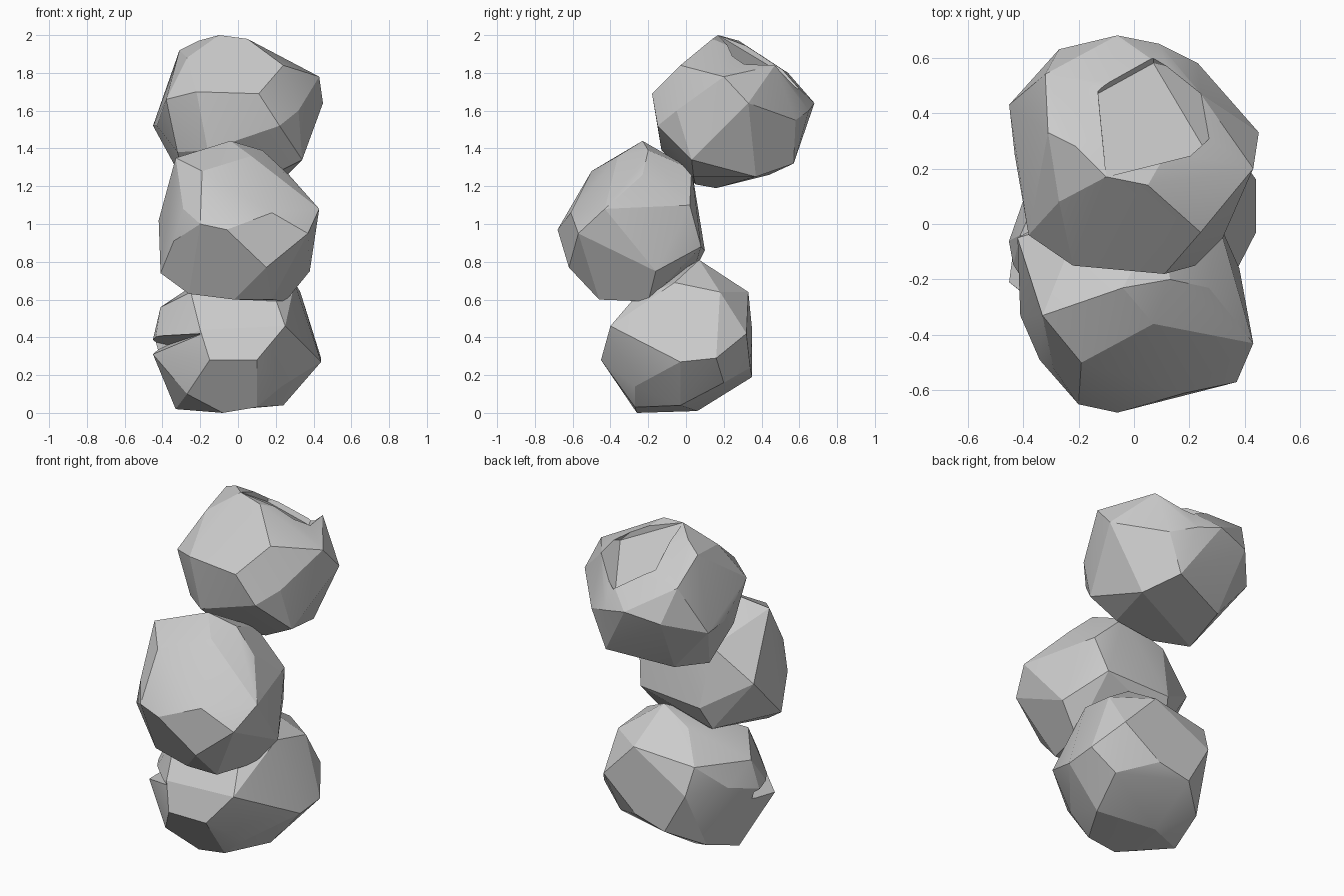
import bpy, bmesh, math

cube = bpy.data.objects.get("Cube")
if cube:
    bpy.data.objects.remove(cube, do_unlink=True)

stone = bpy.data.materials.new("stone_grey")
stone.use_nodes = True
GREY = (0.6, 0.6, 0.6, 1)
stone.diffuse_color = GREY
stone.node_tree.nodes["Principled BSDF"].inputs["Base Color"].default_value = GREY


def hull(name, corners):
    """Chiselled block: the convex hull around a few corners, near-flat facets merged."""
    bm = bmesh.new()
    for corner in corners:
        bm.verts.new(corner)
    result = bmesh.ops.convex_hull(bm, input=bm.verts)
    spare = [g for g in set(result["geom_interior"] + result["geom_unused"])
             if isinstance(g, bmesh.types.BMVert)]
    bmesh.ops.delete(bm, geom=spare, context='VERTS')
    bmesh.ops.dissolve_limit(bm, angle_limit=math.radians(7),
                             verts=bm.verts, edges=bm.edges)
    bmesh.ops.recalc_face_normals(bm, faces=bm.faces)
    mesh = bpy.data.meshes.new(name)
    bm.to_mesh(mesh)
    bm.free()
    mesh.materials.append(stone)
    obj = bpy.data.objects.new(name, mesh)
    bpy.context.collection.objects.link(obj)
    return obj


def smooth(obj):
    bpy.ops.object.select_all(action='DESELECT')
    obj.select_set(True)
    bpy.context.view_layer.objects.active = obj
    bpy.ops.object.shade_smooth_by_angle(angle=math.radians(17))


def notch(obj, name, corners):
    """Chip a wedge out of a boulder."""
    cutter = hull(name, corners)
    cutter.hide_render = True
    cutter.hide_viewport = True
    cut = obj.modifiers.new(name, 'BOOLEAN')
    cut.operation = 'DIFFERENCE'
    cut.solver = 'EXACT'
    cut.object = cutter


# Lower boulder: front, sides and crown, back, underside
lower_boulder = hull("lower_boulder", [
    (-.2, -.4, .44), (-.15, -.45, .28), (.1, -.45, .28), (.25, -.4, .46),
    (.2, -.28, .6), (-.25, -.24, .64), (-.41, -.04, .56), (-.45, -.06, .39),
    (-.45, -.21, .31), (-.38, .14, .45), (.44, -.03, .27), (.44, .16, .29),
    (.33, .32, .42), (.33, .18, .64), (.3, -.06, .69), (.1, .07, .81),
    (-.1, .12, .73), (-.2, -.02, .7), (.12, .33, .64), (-.26, .29, .6),
    (.3, .2, .16), (-.24, .35, .44), (-.1, .35, .19), (-.28, .2, .1),
    (-.1, .06, .01), (-.33, -.04, .02), (-.08, -.26, 0), (.24, -.03, .04),
    (.1, -.27, .03), (.23, -.27, .14), (-.27, -.31, .1), (.1, .34, .24)])
notch(lower_boulder, "side_notch_cutter", [
    (-.19, -.4, .42), (-.37, -.02, .36), (-.55, -.45, .25),
    (-.55, -.05, .27), (-.55, -.45, .4), (-.55, -.05, .4)])

# Middle boulder, leaning forward
middle_boulder = hull("middle_boulder", [
    (-.04, -.23, 1.44), (.13, -.2, 1.39), (.27, -.23, 1.26), (-.33, -.33, 1.35),
    (-.19, -.5, 1.28), (.07, -.36, 1.36), (-.29, -.52, 1.08), (-.2, -.65, 1),
    (-.06, -.68, .97), (.18, -.61, 1.06), (.43, -.43, 1.08), (.37, -.57, .95),
    (.37, -.2, .96), (.38, -.16, .75), (.25, -.2, .59), (.18, -.46, .6),
    (.15, -.62, .77), (-.41, -.33, .74), (-.34, -.49, .91), (-.26, -.42, .63),
    (-.02, -.46, .6), (.3, .02, 1.1), (.25, .08, .88), (-.16, .1, .86),
    (-.19, .02, 1.21), (.1, .03, 1.29), (-.42, -.05, 1.02), (-.2, .03, .72)])

# Top boulder, set back
top_boulder = hull("top_boulder", [
    (-.1, .17, 2), (.05, .14, 1.98), (.24, -.03, 1.84), (.11, -.18, 1.69),
    (-.22, -.15, 1.7), (-.38, -.04, 1.66), (-.27, .08, 1.88), (-.21, .28, 1.97),
    (.24, .47, 1.84), (.43, .2, 1.78), (.45, .33, 1.64), (.32, -.05, 1.6),
    (.22, -.15, 1.52), (.34, .03, 1.34), (.14, .57, 1.32), (-.23, .44, 1.26),
    (.25, .37, 1.25), (-.27, .16, 1.19), (-.09, .05, 1.21), (.16, .04, 1.25),
    (-.16, -.13, 1.39), (-.32, 0, 1.38), (-.45, .43, 1.52), (-.43, .25, 1.52),
    (-.06, .68, 1.64), (.09, .65, 1.6), (.23, .58, 1.55), (-.27, .63, 1.6),
    (-.32, .54, 1.8), (-.31, .33, 1.92)])
notch(top_boulder, "crown_notch_cutter", [
    (-.1, .17, 2), (.26, .26, 1.83), (.07, .58, 1.69), (-.13, .47, 1.82),
    (.32, .52, 1.92), (-.1, .17, 2.2), (-.13, .6, 2.1), (.07, .75, 1.9)])

for boulder in (lower_boulder, middle_boulder, top_boulder):
    smooth(boulder)
